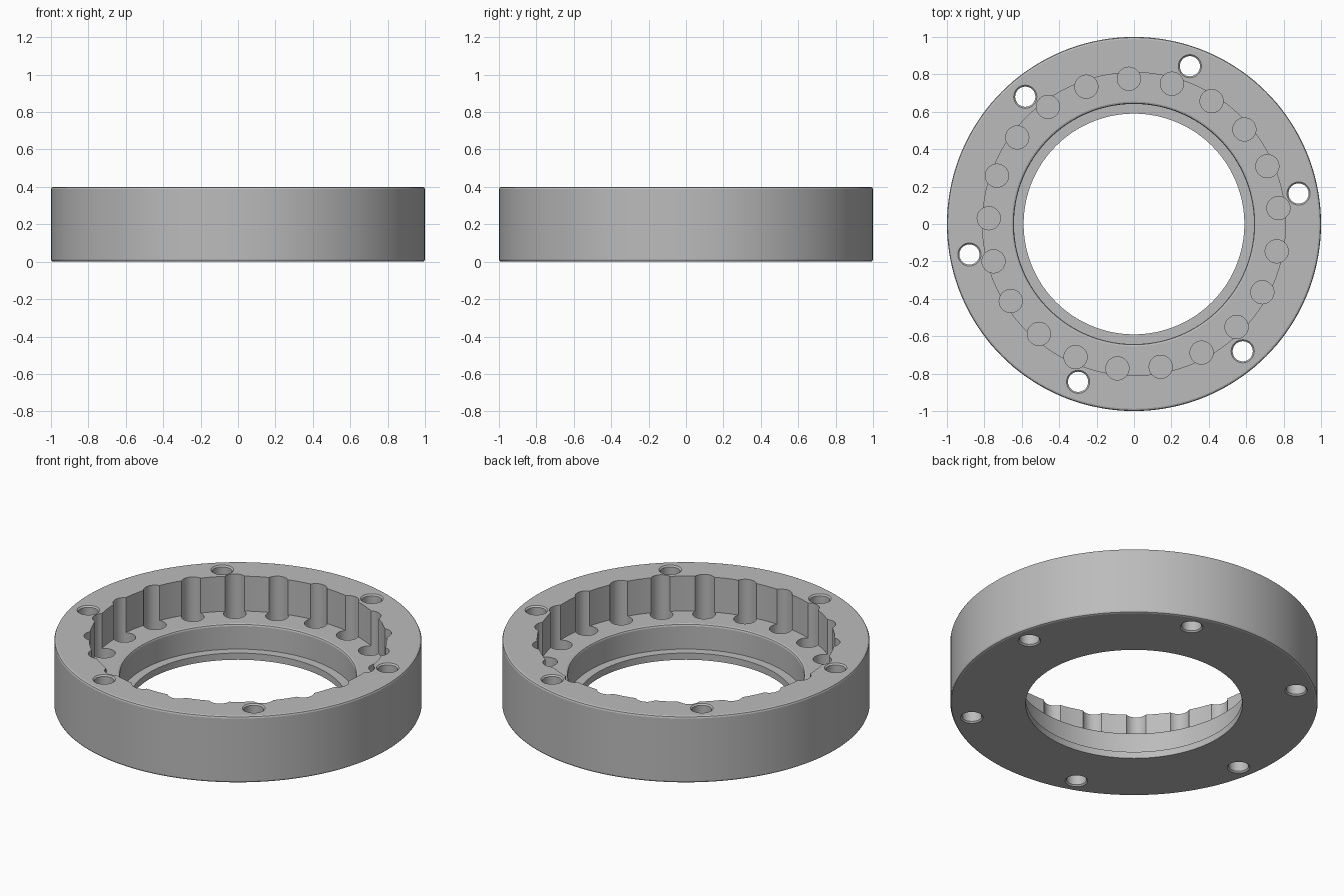
import bpy, bmesh
from math import sin, cos, radians, tau

if "Cube" in bpy.data.objects:
    bpy.data.objects.remove(bpy.data.objects["Cube"])

HEIGHT, FLOOR, STEP, SLOT_BASE = 0.4, 0.19, 0.04, 0.13

metal = bpy.data.materials.new("grey metal")
metal.use_nodes = True
metal.diffuse_color = (0.5, 0.5, 0.5, 1)
metal.node_tree.nodes["Principled BSDF"].inputs["Base Color"].default_value = (0.5, 0.5, 0.5, 1)


def lathe(bm, profile, segments, centre=(0, 0), closed=False):
    """Revolve an (r, z) profile; open profiles are capped at both ends."""
    rings = [[bm.verts.new((centre[0] + r * cos(tau * i / segments),
                            centre[1] + r * sin(tau * i / segments), z))
              for i in range(segments)] for r, z in profile]
    for k in range(len(rings) if closed else len(rings) - 1):
        a, b = rings[k], rings[(k + 1) % len(rings)]
        for i in range(segments):
            j = (i + 1) % segments
            bm.faces.new((a[i], a[j], b[j], b[i]))
    if not closed:
        bm.faces.new(rings[0])
        bm.faces.new(rings[-1])


def make_object(name, bm):
    bmesh.ops.recalc_face_normals(bm, faces=bm.faces)
    mesh = bpy.data.meshes.new(name)
    bm.to_mesh(mesh)
    bm.free()
    mesh.materials.append(metal)
    obj = bpy.data.objects.new(name, mesh)
    bpy.context.collection.objects.link(obj)
    return obj


def polar(radius, degrees):
    return radius * cos(radians(degrees)), radius * sin(radians(degrees))


def fillet(r, z, size, start):
    """Quarter arc round centre (r, z), counter-clockwise from start degrees."""
    arc = [polar(size, start + 45 * k) for k in range(3)]
    return [(r + x, z + y) for x, y in arc]


# Stepped ring housing: rounded outer rim, recess, bore and bottom lip
f = 0.012
profile = [(0.59, 0)]
profile += fillet(1 - f, f, f, 270)
profile += fillet(1 - f, HEIGHT - f, f, 0)
profile += [(0.81, HEIGHT), (0.81, FLOOR)]
profile += fillet(0.642 + f, FLOOR - f, f, 90)
profile += [(0.642, STEP), (0.59, STEP)]
bm = bmesh.new()
lathe(bm, profile, 144, closed=True)
housing = make_object("ring_housing", bm)

# Pin slots round the recess wall, sunk into its floor
bm = bmesh.new()
for n in range(21):
    lathe(bm, [(0.062, SLOT_BASE), (0.062, HEIGHT + 0.1)], 32,
          polar(0.777, 6.3 + n * 360 / 21))

# Bolt holes right through the rim, chamfered at both ends
c, r = 0.008, 0.054
hole = [(r + 2 * c, -c), (r, c), (r, HEIGHT - c), (r + 2 * c, HEIGHT + c)]
for n in range(6):
    lathe(bm, hole, 32, polar(0.895, 10.5 + n * 60))
cutter = make_object("hole_cutter", bm)
cutter.hide_render = True

# Cut the holes, then drop the cutter
bpy.ops.object.select_all(action="DESELECT")
bpy.context.view_layer.objects.active = housing
housing.select_set(True)
cut = housing.modifiers.new("holes", "BOOLEAN")
cut.operation, cut.solver, cut.object = "DIFFERENCE", "EXACT", cutter
bpy.ops.object.modifier_apply(modifier=cut.name)
bpy.data.objects.remove(cutter)
bpy.ops.object.shade_smooth_by_angle(angle=radians(20))
